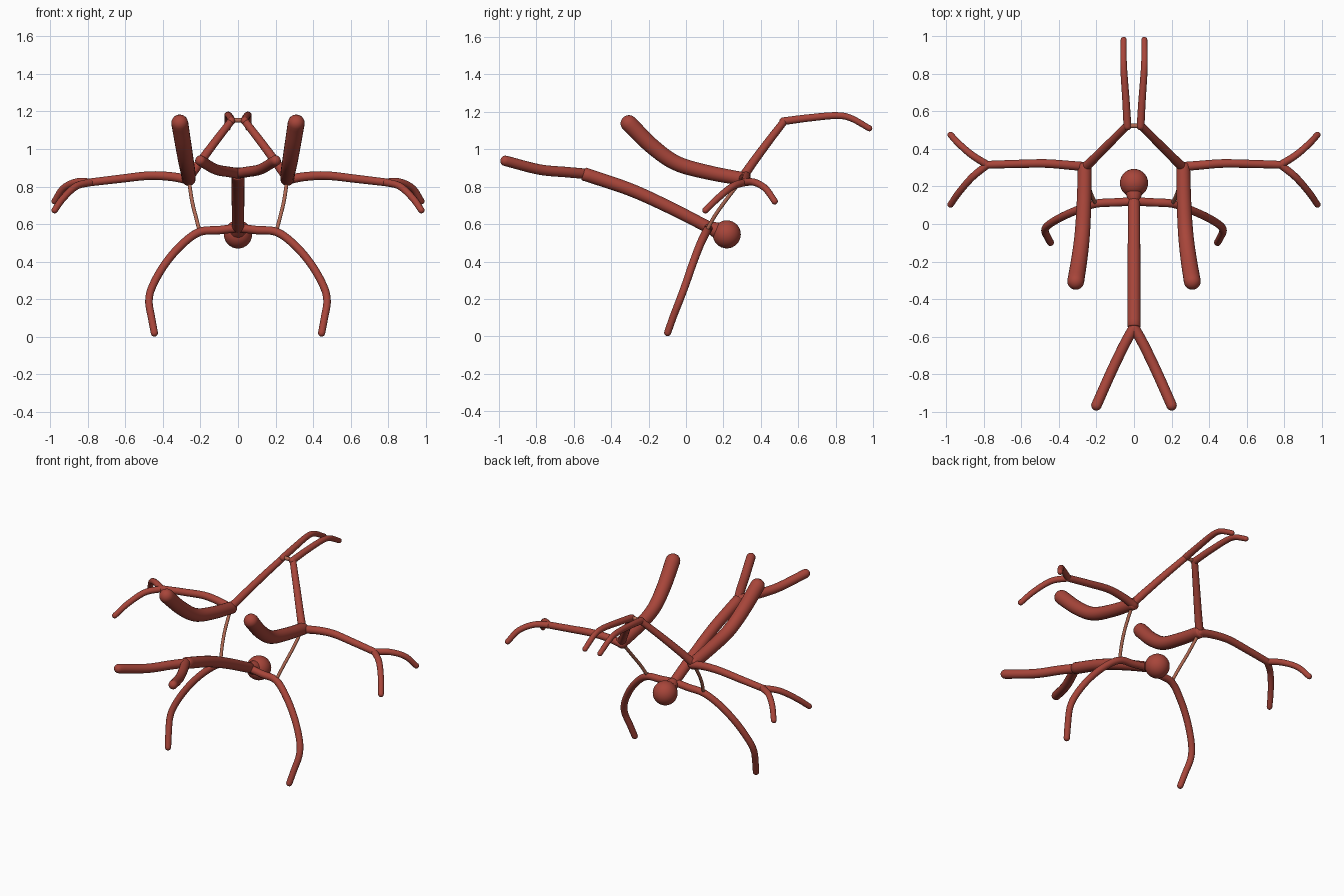
import bpy, bmesh, math
from mathutils import Vector

cube = bpy.data.objects.get("Cube")
if cube:
    bpy.data.objects.remove(cube, do_unlink=True)


def material(name, rgb):
    m = bpy.data.materials.new(name)
    m.use_nodes = True
    m.diffuse_color = (*rgb, 1)
    m.node_tree.nodes["Principled BSDF"].inputs["Base Color"].default_value = (*rgb, 1)
    return m


RED = material("brick_red", (0.39, 0.06, 0.042))
COPPER = material("pale_copper", (0.43, 0.14, 0.085))


def smooth_path(points, steps=8):
    """Catmull-Rom samples through the points."""
    p = [Vector(q) for q in points]
    p = [p[0] * 2 - p[1]] + p + [p[-1] * 2 - p[-2]]
    out = []
    for a, b, c, d in zip(p, p[1:], p[2:], p[3:]):
        for i in range(steps):
            t = i / steps
            out.append(0.5 * (2 * b + (c - a) * t + (2 * a - 5 * b + 4 * c - d) * t * t
                              + (3 * b - a - 3 * c + d) * t ** 3))
    return out + [p[-2]]


def tube(name, points, r0, r1, mat=RED, start=1.0, end=1.0, sides=20):
    """Tapered tube; start and end set how far each cap bulges."""
    path = smooth_path(points)
    n = len(path) - 1
    tans = [(path[min(i + 1, n)] - path[max(i - 1, 0)]).normalized() for i in range(n + 1)]
    angles = [math.radians(a) for a in (10, 30, 50, 70)]
    rings = [(path[0] - tans[0] * r0 * start * math.cos(a), tans[0], r0 * math.sin(a)) for a in angles]
    rings += [(path[i], tans[i], r0 + (r1 - r0) * i / n) for i in range(n + 1)]
    rings += [(path[n] + tans[n] * r1 * end * math.cos(a), tans[n], r1 * math.sin(a)) for a in reversed(angles)]
    bm = bmesh.new()
    side = tans[0].orthogonal().normalized()
    loops = []
    for centre, t, r in rings:
        side = (side - t * side.dot(t)).normalized()
        up = t.cross(side)
        loops.append([bm.verts.new(centre + r * (side * math.cos(k * math.tau / sides)
                                                 + up * math.sin(k * math.tau / sides)))
                      for k in range(sides)])
    for a, b in zip(loops, loops[1:]):
        for k in range(sides):
            j = (k + 1) % sides
            bm.faces.new((a[k], a[j], b[j], b[k]))
    bm.faces.new(loops[0])
    bm.faces.new(loops[-1])
    bmesh.ops.recalc_face_normals(bm, faces=bm.faces)
    for f in bm.faces:
        f.smooth = True
    me = bpy.data.meshes.new(name)
    bm.to_mesh(me)
    bm.free()
    me.materials.append(mat)
    ob = bpy.data.objects.new(name, me)
    bpy.context.collection.objects.link(ob)
    return ob


def pair(name, points, *args, **kw):
    """One tube on each side of the model."""
    for label, s in (("left", 1), ("right", -1)):
        tube(f"{label}_{name}", [(s * x, y, z) for x, y, z in points], *args, **kw)


# Central beam and its forked front
tube("central_beam", [(0, .12, .583), (0, -.09, .69), (0, -.3, .785), (0, -.545, .868)],
     .032, .036, start=.4, end=.2)
pair("front_prong", [(0, -.55, .87), (.05, -.64, .878), (.12, -.785, .892), (.2, -.965, .938)],
     .028, .028)

# Ball and its short neck
bpy.ops.mesh.primitive_uv_sphere_add(segments=32, ring_count=16, radius=.075, location=(0, .218, .545))
ball = bpy.context.object
ball.name = "ball"
ball.data.materials.append(RED)
bpy.ops.object.shade_smooth()
tube("ball_neck", [(0, .115, .585), (0, .145, .575), (0, .19, .556)], .026, .05, start=.4)

# Curved legs
pair("leg", [(0, .12, .58), (.1, .115, .568), (.205, .108, .558), (.3, .075, .49), (.39, .035, .385),
             (.455, -.005, .27), (.474, -.035, .19), (.46, -.07, .1), (.445, -.098, .02)],
     .023, .019)

# Thick raised arms
pair("thick_arm", [(.262, .31, .84), (.266, .12, .876), (.275, -.05, .925), (.29, -.18, 1.015),
                   (.31, -.305, 1.138)], .037, .045, start=.4)

# Side arms, each ending in two twigs
pair("side_arm", [(.26, .305, .835), (.35, .313, .852), (.47, .322, .858), (.62, .32, .842),
                  (.78, .315, .823)], .025, .021)
pair("rear_twig", [(.78, .315, .823), (.86, .365, .824), (.93, .425, .79), (.976, .474, .722)],
     .02, .017)
pair("fore_twig", [(.78, .315, .823), (.86, .25, .802), (.93, .17, .738), (.976, .104, .674)],
     .02, .017)

# Rising back struts and long antennae
pair("back_strut", [(.262, .3, .845), (.205, .355, .925), (.12, .44, 1.04), (.035, .525, 1.15)],
     .025, .02)
pair("antenna", [(.035, .52, 1.15), (.043, .66, 1.168), (.053, .8, 1.18), (.056, .88, 1.167),
                 (.055, .98, 1.112)], .021, .016)

# Thin connecting wires
pair("wire", [(.205, .11, .565), (.226, .155, .645), (.246, .215, .73), (.262, .3, .84)],
     .01, .01, mat=COPPER)
tube("top_wire", [(-.035, .522, 1.152), (0, .522, 1.152), (.035, .522, 1.152)], .012, .012, mat=COPPER)
